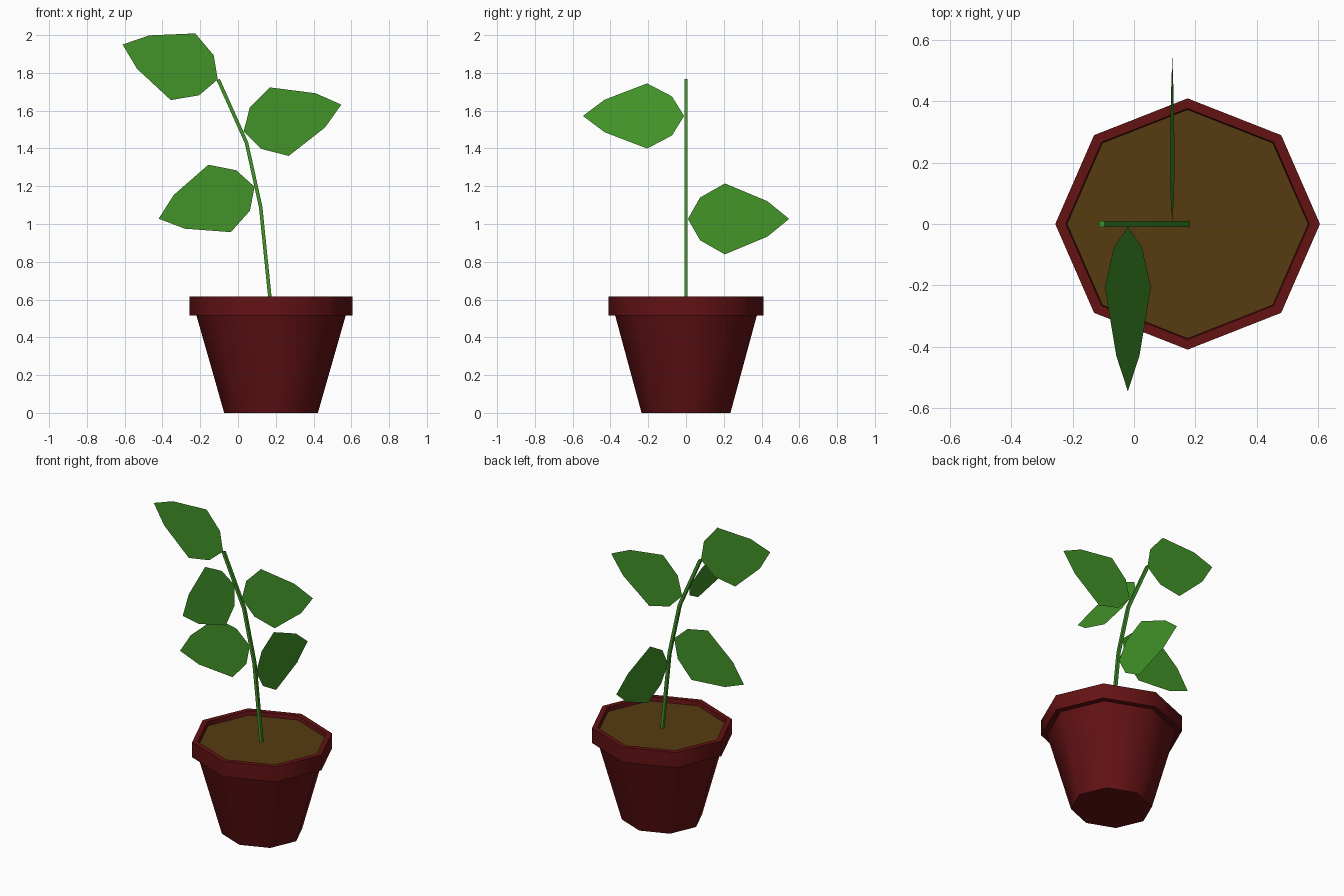
import bpy, bmesh, math
from mathutils import Vector

if "Cube" in bpy.data.objects:
    bpy.data.objects.remove(bpy.data.objects["Cube"])

CX = 0.175      # pot centre in x
YS = 0.949      # pot is slightly narrower in y


def mat(name, rgb):
    m = bpy.data.materials.new(name)
    m.diffuse_color = (*rgb, 1)
    m.use_nodes = True
    m.node_tree.nodes["Principled BSDF"].inputs["Base Color"].default_value = m.diffuse_color
    return m


green = mat("leaf_green", (0.054, 0.29, 0.021))
red = mat("clay_red", (0.125, 0.006, 0.007))
brown = mat("soil_brown", (0.092, 0.044, 0.005))


def finish(name, bm, m):
    me = bpy.data.meshes.new(name)
    bm.to_mesh(me)
    bm.free()
    me.materials.append(m)
    ob = bpy.data.objects.new(name, me)
    bpy.context.collection.objects.link(ob)
    return ob


def ring(bm, r, z):
    """Octagon with corners on the x and y axes."""
    return [bm.verts.new((CX + r * math.cos(i * math.pi / 4),
                          YS * r * math.sin(i * math.pi / 4), z)) for i in range(8)]


def bridge(bm, a, b):
    n = len(a)
    for i in range(n):
        bm.faces.new((a[i], a[(i + 1) % n], b[(i + 1) % n], b[i]))


# Pot: tapered octagonal body with an overhanging rim
bm = bmesh.new()
rings = [ring(bm, r, z) for r, z in [(0.248, 0), (0.395, 0.515), (0.432, 0.515),
                                     (0.432, 0.615), (0.397, 0.615), (0.393, 0.585)]]
bm.faces.new(rings[0][::-1])
for a, b in zip(rings, rings[1:]):
    bridge(bm, a, b)
pot = finish("pot", bm, red)
bpy.context.view_layer.objects.active = pot
pot.select_set(True)
bpy.ops.object.shade_smooth_by_angle(angle=math.radians(50))

# Soil disc just below the rim
bm = bmesh.new()
bm.faces.new(ring(bm, 0.394, 0.588))
finish("soil", bm, brown)

# Stem: thin square tube bending to the left
bm = bmesh.new()
h = 0.009
path = [(0.172, 0.58), (0.12, 1.09), (0.045, 1.43), (-0.105, 1.765)]
loops = []
for x, z in path:
    loops.append([bm.verts.new((x + sx * h, sy * h, z + sx * h * 0.3))
                  for sx, sy in ((-1, -1), (1, -1), (1, 1), (-1, 1))])
for a, b in zip(loops, loops[1:]):
    bridge(bm, a, b)
bm.faces.new(loops[0][::-1])
bm.faces.new(loops[-1])
finish("stem", bm, green)

# Leaves: one flat outline (distance along, half width), placed by base, tip and side direction
OUTLINE = [(0.12, 0.113), (0.365, 0.188), (0.785, 0.094)]


def leaf(name, base, tip, side):
    base, tip, side = Vector(base), Vector(tip), Vector(side).normalized()
    d = tip - base
    pts = [base] + [base + d * t + side * w for t, w in OUTLINE] + [tip]
    pts += [base + d * t - side * w for t, w in reversed(OUTLINE)]
    bm = bmesh.new()
    bm.faces.new([bm.verts.new(p) for p in pts])
    finish(name, bm, green)


def flat_leaf(name, bx, bz, tx, tz):
    leaf(name, (bx, -0.003, bz), (tx, -0.003, tz), (bz - tz, 0, tx - bx))


flat_leaf("leaf_top", -0.107, 1.765, -0.611, 1.95)
flat_leaf("leaf_right", 0.03, 1.49, 0.547, 1.632)
flat_leaf("leaf_left", 0.088, 1.197, -0.42, 1.028)
leaf("leaf_front", (-0.02, -0.01, 1.572), (-0.02, -0.546, 1.572), (-0.075, 0, 0.172))
leaf("leaf_back", (0.125, 0.01, 1.027), (0.125, 0.546, 1.027), (-0.008, 0, 0.187))
